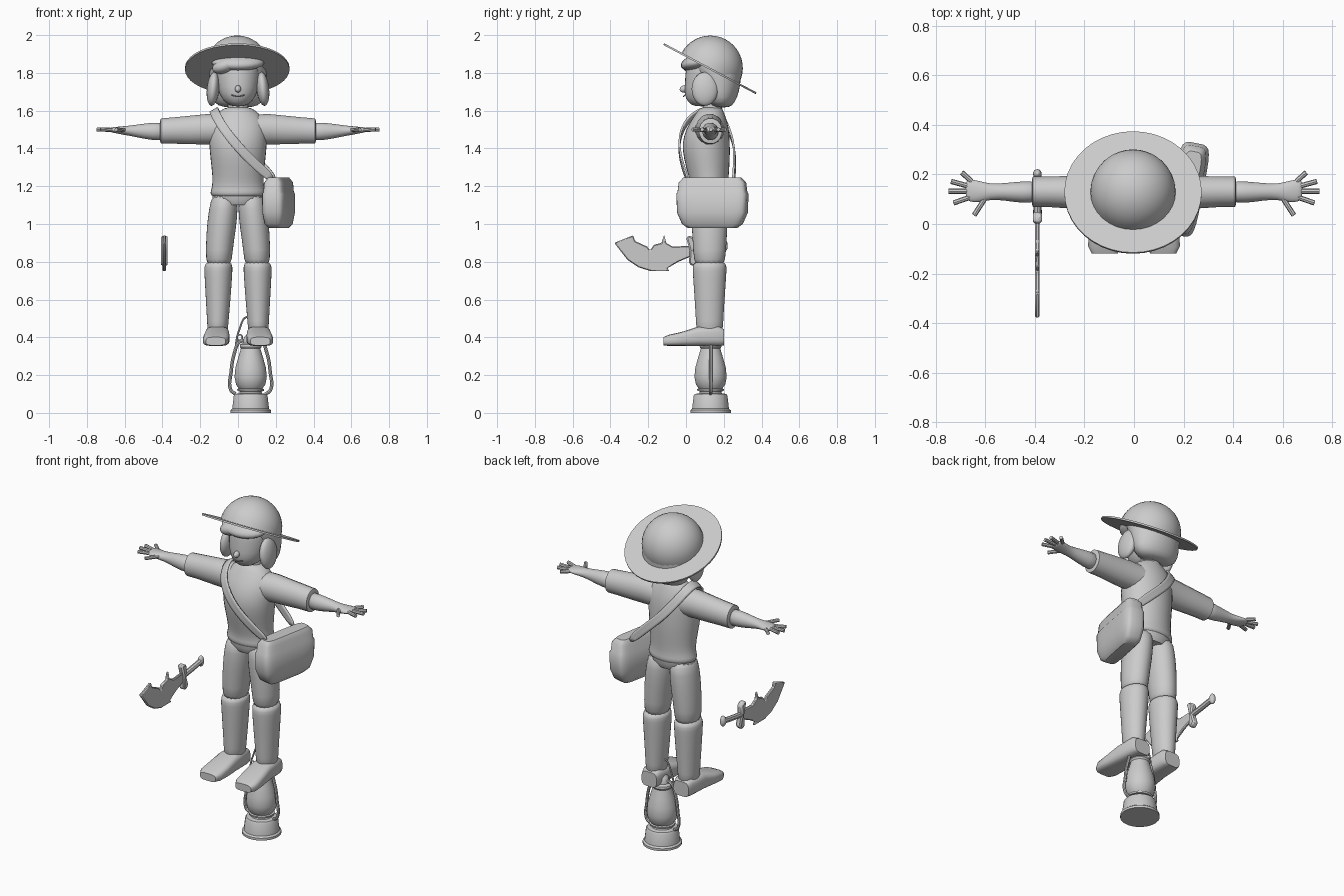
import bpy, bmesh, math
from mathutils import Vector, Matrix

old = bpy.data.objects.get("Cube")
if old:
    bpy.data.objects.remove(old, do_unlink=True)

grey = bpy.data.materials.new("plain_grey")
grey.use_nodes = True
grey.diffuse_color = (0.6, 0.6, 0.6, 1)
grey.node_tree.nodes["Principled BSDF"].inputs["Base Color"].default_value = (0.6, 0.6, 0.6, 1)


def finish(ob, mirror=False, subsurf=0, angle=40):
    """Material, shading and modifiers shared by every part."""
    ob.data.materials.clear()
    ob.data.materials.append(grey)
    bpy.ops.object.select_all(action='DESELECT')
    ob.select_set(True)
    bpy.context.view_layer.objects.active = ob
    if ob.type == 'CURVE':
        bpy.ops.object.convert(target='MESH')
        ob = bpy.context.object
    if subsurf:
        bpy.ops.object.shade_smooth()
        ob.modifiers.new("Smooth", 'SUBSURF').levels = subsurf
    else:
        bpy.ops.object.shade_smooth_by_angle(angle=math.radians(angle))
    if mirror:
        ob.modifiers.new("Mirror", 'MIRROR')
    return ob


def from_bmesh(name, bm, **kw):
    bmesh.ops.recalc_face_normals(bm, faces=bm.faces)
    me = bpy.data.meshes.new(name)
    bm.to_mesh(me)
    bm.free()
    ob = bpy.data.objects.new(name, me)
    bpy.context.collection.objects.link(ob)
    return finish(ob, **kw)


def loft(name, rings, u='x', v='y', n=16, power=2, **kw):
    """Skin rings of (x, y, z, radius along u, radius along v)."""
    axes = {'x': Vector((1, 0, 0)), 'y': Vector((0, 1, 0)), 'z': Vector((0, 0, 1))}
    bm = bmesh.new()
    loops = []
    for x, y, z, ru, rv in rings:
        loop = []
        for i in range(n):
            a = math.tau * (i + 0.5) / n
            c, s = [math.copysign(abs(t) ** (2 / power), t) for t in (math.cos(a), math.sin(a))]
            loop.append(bm.verts.new(Vector((x, y, z)) + axes[u] * ru * c + axes[v] * rv * s))
        loops.append(loop)
    for a, b in zip(loops, loops[1:]):
        for i in range(n):
            bm.faces.new((a[i], a[(i + 1) % n], b[(i + 1) % n], b[i]))
    bm.faces.new(loops[0])
    bm.faces.new(loops[-1])
    return from_bmesh(name, bm, **kw)


def lathe(name, x, y, profile, **kw):
    return loft(name, [(x, y, z, r, r) for z, r in profile], n=28, **kw)


def tube(name, pts, r, smooth=True, **kw):
    cu = bpy.data.curves.new(name, 'CURVE')
    cu.dimensions = '3D'
    cu.bevel_depth, cu.bevel_resolution, cu.use_fill_caps = r, 2, True
    sp = cu.splines.new('BEZIER' if smooth else 'POLY')
    points = sp.bezier_points if smooth else sp.points
    points.add(len(pts) - 1)
    for p, co in zip(points, pts):
        if smooth:
            p.co = co
            p.handle_left_type = p.handle_right_type = 'AUTO'
        else:
            p.co = (*co, 1)
    ob = bpy.data.objects.new(name, cu)
    bpy.context.collection.objects.link(ob)
    return finish(ob, **kw)


def ball(name, loc, size, rot=(0, 0, 0), **kw):
    bm = bmesh.new()
    bmesh.ops.create_uvsphere(bm, u_segments=24, v_segments=14, radius=1)
    m = Matrix.Translation(loc)
    for axis, a in zip('XYZ', rot):
        m = m @ Matrix.Rotation(a, 4, axis)
    bmesh.ops.transform(bm, matrix=m @ Matrix.Diagonal((*size, 1)), verts=bm.verts)
    return from_bmesh(name, bm, **kw)


def plate(name, outline, x, thick, bevel=0.0):
    """Extrude an outline given in (y, z) along x."""
    bm = bmesh.new()
    face = bm.faces.new([bm.verts.new((x - thick / 2, y, z)) for y, z in outline])
    new = bmesh.ops.extrude_face_region(bm, geom=[face])["geom"]
    bmesh.ops.translate(bm, vec=(thick, 0, 0), verts=[g for g in new if isinstance(g, bmesh.types.BMVert)])
    ob = from_bmesh(name, bm, angle=25)
    if bevel:
        ob.modifiers.new("Edge", 'BEVEL').width = bevel


# Tilted hat
tilt = Matrix.Translation((-0.004, 0.127, 1.822)) @ Matrix.Rotation(math.radians(-28), 4, 'X')
bm = bmesh.new()
bmesh.ops.create_cone(bm, cap_ends=True, segments=40, radius1=0.277, radius2=0.277, depth=0.01, matrix=tilt)
from_bmesh("hat_brim", bm)
bm = bmesh.new()
bmesh.ops.create_uvsphere(bm, u_segments=32, v_segments=20, radius=0.172)
bmesh.ops.delete(bm, geom=[v for v in bm.verts if v.co.z < -0.001], context='VERTS')
bmesh.ops.transform(bm, matrix=tilt @ Matrix.Translation((0, 0, 0.004)), verts=bm.verts)
from_bmesh("hat_crown", bm)

# Head, face and hair
loft("head", [(0, .085, 1.622, .03, .04), (0, .09, 1.64, .07, .08), (0, .1, 1.69, .105, .115),
              (0, .115, 1.76, .115, .122), (0, .125, 1.83, .12, .13), (0, .13, 1.89, .1, .11)], subsurf=1)
ball("nose", (0, -.012, 1.715), (.016, .022, .018), (.4, 0, 0))
tube("mouth", [(-.035, -.006, 1.683), (0, -.014, 1.675), (.035, -.006, 1.683)], .003)
loft("back_hair", [(0, .19, 1.615, .08, .04), (0, .185, 1.64, .135, .075), (0, .18, 1.7, .15, .105),
                   (0, .175, 1.78, .155, .12), (0, .155, 1.85, .158, .14), (0, .135, 1.91, .12, .12)], subsurf=1)
ball("side_lock", (.132, .1, 1.715), (.033, .07, .09), (0, -.1, 0), mirror=True)
ball("fringe", (0, .07, 1.86), (.142, .1, .045), (.25, 0, 0))
ball("swept_bang", (-.065, .04, 1.84), (.075, .06, .04), (0, -.35, 0))
loft("neck", [(0, .14, 1.55, .065, .06), (0, .14, 1.62, .055, .052), (0, .14, 1.69, .055, .052)])

# Shirt and sleeves
loft("shirt", [(0, .125, 1.135, .142, .1), (0, .125, 1.165, .153, .108), (0, .125, 1.19, .14, .1),
               (0, .12, 1.25, .137, .108), (0, .11, 1.35, .15, .126), (0, .105, 1.43, .157, .13),
               (0, .115, 1.51, .157, .115), (0, .125, 1.565, .135, .088), (0, .13, 1.605, .09, .066),
               (0, .135, 1.62, .06, .055)], subsurf=1)
loft("sleeve", [(.08, .125, 1.5, .08, .08), (.16, .125, 1.502, .073, .082), (.25, .128, 1.498, .067, .077),
                (.34, .13, 1.495, .063, .071), (.408, .13, 1.492, .062, .068), (.412, .13, 1.492, .05, .055)],
     'y', 'z', mirror=True)

# Forearms and hands
loft("forearm_and_palm", [(.38, .13, 1.49, .046, .05), (.45, .128, 1.49, .045, .048), (.52, .13, 1.492, .036, .037),
                          (.58, .13, 1.494, .031, .026), (.625, .13, 1.496, .046, .021),
                          (.665, .135, 1.498, .046, .014), (.68, .138, 1.498, .036, .01)],
     'y', 'z', subsurf=1, mirror=True)
tips = [(.655, .172, .695, .208), (.665, .152, .738, .172), (.665, .132, .748, .132),
        (.66, .108, .728, .085), (.6, .105, .645, .035)]
for i, (x0, y0, x1, y1) in enumerate(tips):
    tube(f"finger_{i + 1}", [(x0, y0, 1.498), (x1, y1, 1.5)], .0105, smooth=False, mirror=True)

# Trousers, boots and feet
loft("hips", [(0, .125, 1.1, .1, .08), (0, .125, 1.13, .138, .095), (0, .125, 1.18, .135, .095)])
loft("trouser_leg", [(.07, .125, 1.17, .068, .09), (.077, .125, 1.08, .078, .098), (.088, .125, .98, .08, .097),
                     (.1, .125, .86, .072, .088), (.102, .125, .76, .07, .084)], mirror=True, subsurf=1)
loft("boot_shaft", [(.102, .125, .805, .068, .084), (.104, .125, .775, .077, .093), (.104, .125, .73, .075, .09),
                    (.105, .125, .6, .067, .081), (.107, .125, .48, .057, .073), (.108, .125, .4, .056, .072)],
     mirror=True, subsurf=1)
loft("boot_foot", [(.107, .2, .4, .05, .044), (.108, .17, .408, .06, .054), (.11, .06, .405, .064, .051),
                   (.114, -.02, .392, .069, .038), (.118, -.09, .384, .068, .03), (.118, -.12, .379, .052, .022)],
     'x', 'z', power=3.5, mirror=True)

# Satchel and its strap
bag = loft("satchel", [(0, 0, .978, .035, .13), (0, 0, 1.0, .055, .16), (0, 0, 1.06, .064, .186),
                       (0, 0, 1.16, .064, .19), (0, 0, 1.17, .058, .184), (0, 0, 1.22, .054, .178),
                       (0, 0, 1.245, .036, .155)], n=24, power=5)
bag.location = (.215, .14, 0)
bag.rotation_euler.z = math.radians(-11)
path = [Vector(p) for p in [(.19, .01, 1.23), (.08, -.025, 1.325), (-.02, -.042, 1.43), (-.095, -.012, 1.53),
                            (-.125, .06, 1.595), (-.13, .13, 1.61), (-.115, .195, 1.575), (-.03, .25, 1.45),
                            (.09, .262, 1.34), (.2, .25, 1.23)]]
bm = bmesh.new()
rows = []
for i, p in enumerate(path):
    along = path[min(i + 1, len(path) - 1)] - path[max(i - 1, 0)]
    side = along.cross(p - Vector((0, .11, 1.4))).normalized() * .025
    rows.append((bm.verts.new(p - side), bm.verts.new(p + side)))
for a, b in zip(rows, rows[1:]):
    bm.faces.new((a[0], a[1], b[1], b[0]))
strap = from_bmesh("satchel_strap", bm, subsurf=2)
strap.modifiers.new("Thickness", 'SOLIDIFY').thickness = .01
strap.modifiers["Thickness"].offset = 0

# Curved short sword
SX = -.39
plate("sword_blade", [(-.38, .9), (-.28, .94), (-.27, .91), (-.205, .88), (-.19, .86), (-.17, .89), (-.13, .9),
                      (-.115, .945), (-.105, .9), (-.07, .88), (.03, .885), (.03, .83), (-.04, .8), (-.1, .765),
                      (-.085, .75), (-.185, .75), (-.25, .77), (-.31, .81)], SX, .018, .005)
plate("sword_guard", [(0, .93), (.02, .94), (.05, .92), (.045, .86), (.065, .8), (.04, .775), (.015, .79),
                      (.02, .86)], SX, .036, .008)
tube("sword_grip", [(SX, .03, .86), (SX, .12, .872), (SX, .2, .885)], .016)
ball("sword_pommel", (SX, .203, .885), (.017, .018, .032))

# Oil lantern
LX, LY = .067, .13
lathe("lantern_base", LX, LY, [(0, .108), (.014, .108), (.022, .098), (.09, .09), (.1, .084), (.104, .06), (.12, .055)])
lathe("lantern_collar", LX, LY, [(.112, .05), (.116, .07), (.126, .072), (.132, .055)])
lathe("lantern_globe", LX, LY, [(.128, .062), (.15, .078), (.19, .086), (.24, .081), (.29, .067), (.34, .052),
                                (.355, .048)])
lathe("lantern_cap", LX, LY, [(.34, .052), (.35, .058), (.362, .056), (.37, .04), (.4, .036), (.415, .02)])
for label, s in (("right", -1), ("left", 1)):
    tube(f"lantern_{label}_frame", [(LX + s * d, LY, z) for d, z in
                                    [(.08, .1), (.104, .12), (.103, .22), (.085, .32), (.06, .375), (.03, .385)]], .009)
tube("lantern_handle", [(LX - .085, LY, .32), (LX - .06, LY, .44), (LX - .015, LY, .51), (LX + .03, LY, .48),
                        (LX + .065, LY, .4), (LX + .085, LY, .32)], .005)
bpy.ops.mesh.primitive_torus_add(location=(.008, LY, .4), rotation=(math.pi / 2, 0, 0), major_radius=.015,
                                 minor_radius=.004, major_segments=16, minor_segments=6)
bpy.context.object.name = "lantern_lift_ring"
finish(bpy.context.object)
